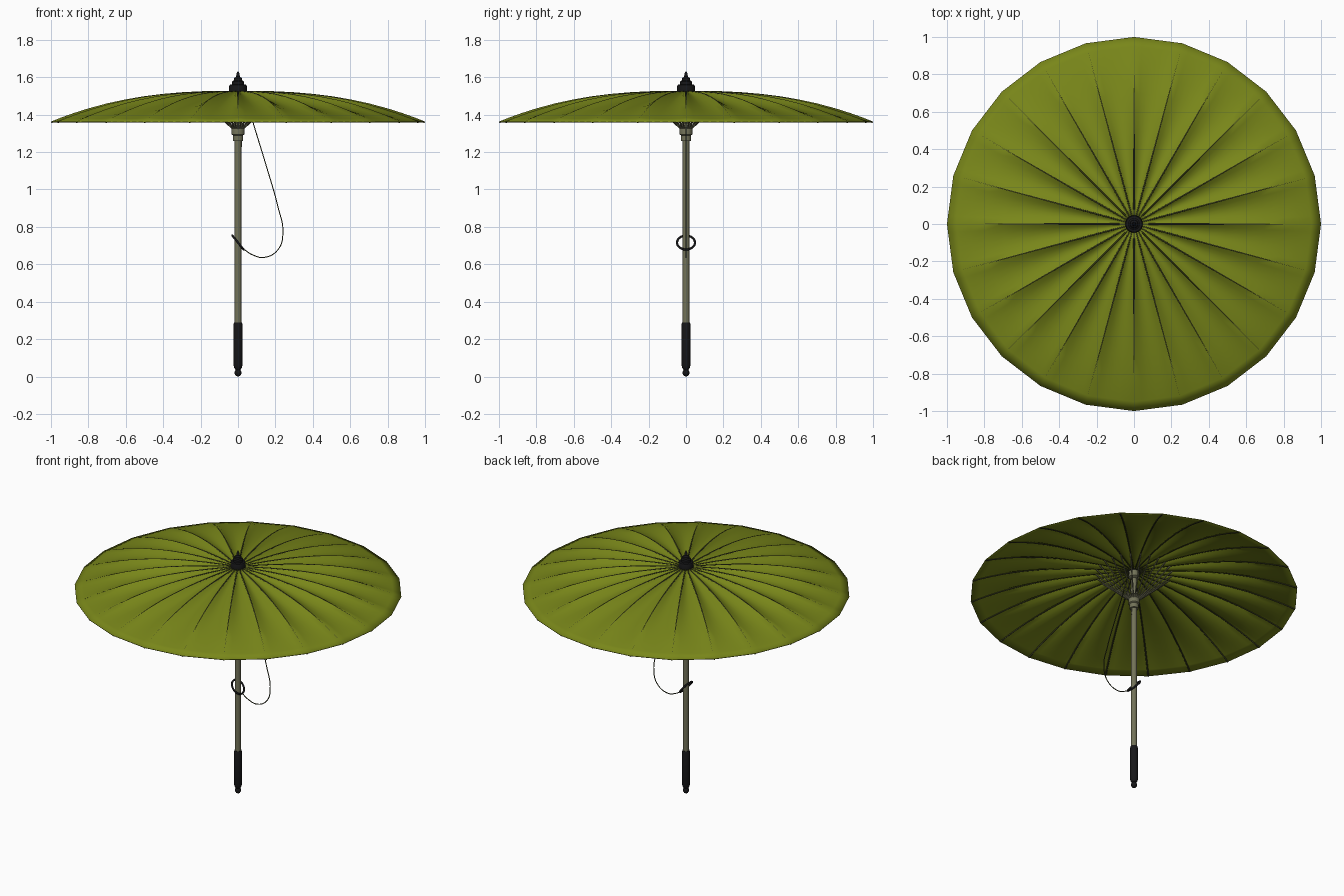
import bpy, bmesh
from math import sin, cos, pi, radians

if "Cube" in bpy.data.objects:
    bpy.data.objects.remove(bpy.data.objects["Cube"])

N = 24          # ribs / panels
SUB = 6         # cloth strips per panel


def material(name, rgb):
    m = bpy.data.materials.new(name)
    m.diffuse_color = (*rgb, 1)
    m.use_nodes = True
    m.node_tree.nodes["Principled BSDF"].inputs["Base Color"].default_value = m.diffuse_color
    return m


GREEN = material("olive_cloth", (0.19, 0.24, 0.01))
WOOD = material("grey_wood", (0.17, 0.17, 0.10))
BLACK = material("black", (0.008, 0.008, 0.009))
DARK = material("dark_olive", (0.04, 0.045, 0.015))


def finish(ob, mat, angle=40):
    ob.data.materials.append(mat)
    bpy.ops.object.select_all(action='DESELECT')
    ob.select_set(True)
    bpy.context.view_layer.objects.active = ob
    if ob.type == 'MESH':
        bpy.ops.object.shade_smooth_by_angle(angle=radians(angle))
    return ob


def mesh_object(name, bm, mat, angle=40):
    me = bpy.data.meshes.new(name)
    bm.to_mesh(me)
    bm.free()
    ob = bpy.data.objects.new(name, me)
    bpy.context.collection.objects.link(ob)
    return finish(ob, mat, angle)


def lathe(name, profile, mat, seg=24):
    """Turn an (r, z) profile around the pole axis, with closed ends."""
    bm = bmesh.new()
    rings = [[bm.verts.new((r * cos(2 * pi * i / seg), r * sin(2 * pi * i / seg), z))
              for i in range(seg)] for r, z in profile]
    for a, b in zip(rings, rings[1:]):
        for i in range(seg):
            j = (i + 1) % seg
            bm.faces.new((a[i], a[j], b[j], b[i]))
    bm.faces.new(rings[0][::-1])
    bm.faces.new(rings[-1])
    return mesh_object(name, bm, mat)


def tubes(name, paths, radius, mat, smooth=False, res=1):
    cu = bpy.data.curves.new(name, 'CURVE')
    cu.dimensions = '3D'
    cu.bevel_depth = radius
    cu.bevel_resolution = res
    cu.use_fill_caps = True
    for pts in paths:
        if smooth:
            s = cu.splines.new('BEZIER')
            s.bezier_points.add(len(pts) - 1)
            for p, co in zip(s.bezier_points, pts):
                p.co = co
                p.handle_left_type = p.handle_right_type = 'AUTO'
        else:
            s = cu.splines.new('POLY')
            s.points.add(len(pts) - 1)
            for p, co in zip(s.points, pts):
                p.co = (*co, 1)
    ob = bpy.data.objects.new(name, cu)
    bpy.context.collection.objects.link(ob)
    return finish(ob, mat)


def rib_z(r):
    """Height of a rib at radius r."""
    return 1.528 - 0.165 * r ** 2.5


# Canopy: straight rim chords, cloth sagging between the ribs
RADII = [0.03, 0.1, 0.2, 0.3, 0.4, 0.5, 0.6, 0.7, 0.8, 0.88, 0.95, 1.0]
bm = bmesh.new()
rings = []
for r in RADII:
    ring = []
    for k in range(N):
        a0, a1 = 2 * pi * k / N, 2 * pi * (k + 1) / N
        for s in range(SUB):
            t = s / SUB
            x = r * ((1 - t) * cos(a0) + t * cos(a1))
            y = r * ((1 - t) * sin(a0) + t * sin(a1))
            sag = 0.028 * sin(pi * min(r, 1) ** 1.1) * 4 * t * (1 - t)
            ring.append(bm.verts.new((x, y, rib_z(r) - sag)))
    rings.append(ring)
for a, b in zip(rings, rings[1:]):
    for i in range(N * SUB):
        j = (i + 1) % (N * SUB)
        bm.faces.new((a[i], b[i], b[j], a[j]))
canopy = mesh_object("canopy", bm, GREEN, 35)
solid = canopy.modifiers.new("thickness", 'SOLIDIFY')
solid.thickness = 0.004
solid.offset = -1

# Ribs under the cloth and struts from the runner
angles = [2 * pi * k / N for k in range(N)]
tubes("ribs", [[(r * cos(a), r * sin(a), rib_z(r) - 0.005) for r in RADII[:-1] + [0.998]]
               for a in angles], 0.005, DARK)
tubes("struts", [[(r * cos(a), r * sin(a), z) for r, z in ((0.03, 1.325), (0.235, 1.515))]
                 for a in angles], 0.004, WOOD)

# Pole, runner and upper hub
lathe("pole", [(0.018, 0.27), (0.018, 1.53)], WOOD)
lathe("runner", [(0.018, 1.26), (0.028, 1.26), (0.028, 1.29), (0.035, 1.295),
                 (0.035, 1.345), (0.03, 1.355), (0.018, 1.355)], WOOD)
lathe("upper_hub", [(0.018, 1.47), (0.034, 1.48), (0.034, 1.522), (0.018, 1.522)], WOOD)

# Small spring catch on the pole
bm = bmesh.new()
bmesh.ops.create_cube(bm, size=1)
for v in bm.verts:
    top = v.co.z > 0
    v.co = (0.016 + v.co.x * (0.014 if top else 0.006), v.co.y * 0.006, 1.24 + v.co.z * 0.05)
mesh_object("spring_catch", bm, WOOD)

# Stepped finial on top
lathe("finial", [(0.03, 1.515), (0.047, 1.525), (0.047, 1.553), (0.043, 1.56), (0.031, 1.562),
                 (0.031, 1.578), (0.022, 1.584), (0.02, 1.596), (0.01, 1.603),
                 (0.008, 1.62), (0.002, 1.632)], BLACK)

# Handle with end ball
lathe("handle", [(0.014, 0.036), (0.02, 0.046), (0.024, 0.06), (0.024, 0.28), (0.021, 0.29),
                 (0.018, 0.29)], BLACK)
lathe("end_ball", [(0.003, 0.0), (0.011, 0.004), (0.017, 0.012), (0.019, 0.02),
                   (0.017, 0.029), (0.011, 0.037), (0.006, 0.042)], BLACK)

# Closing ring hanging around the pole, and its cord
bpy.ops.mesh.primitive_torus_add(major_radius=0.048, minor_radius=0.006, major_segments=32,
                                 minor_segments=10, location=(0, 0, 0.716),
                                 rotation=(0, radians(51), 0))
ring = bpy.context.object
ring.name = "closing_ring"
finish(ring, BLACK, 60)
tubes("cord", [[(0.04, 0, 1.5), (0.08, 0, 1.36), (0.15, 0, 1.13), (0.213, 0, 0.91),
                (0.24, 0, 0.77), (0.215, 0, 0.68), (0.14, 0, 0.637), (0.075, 0, 0.652),
                (0.032, 0, 0.68)]], 0.003, DARK, smooth=True)
